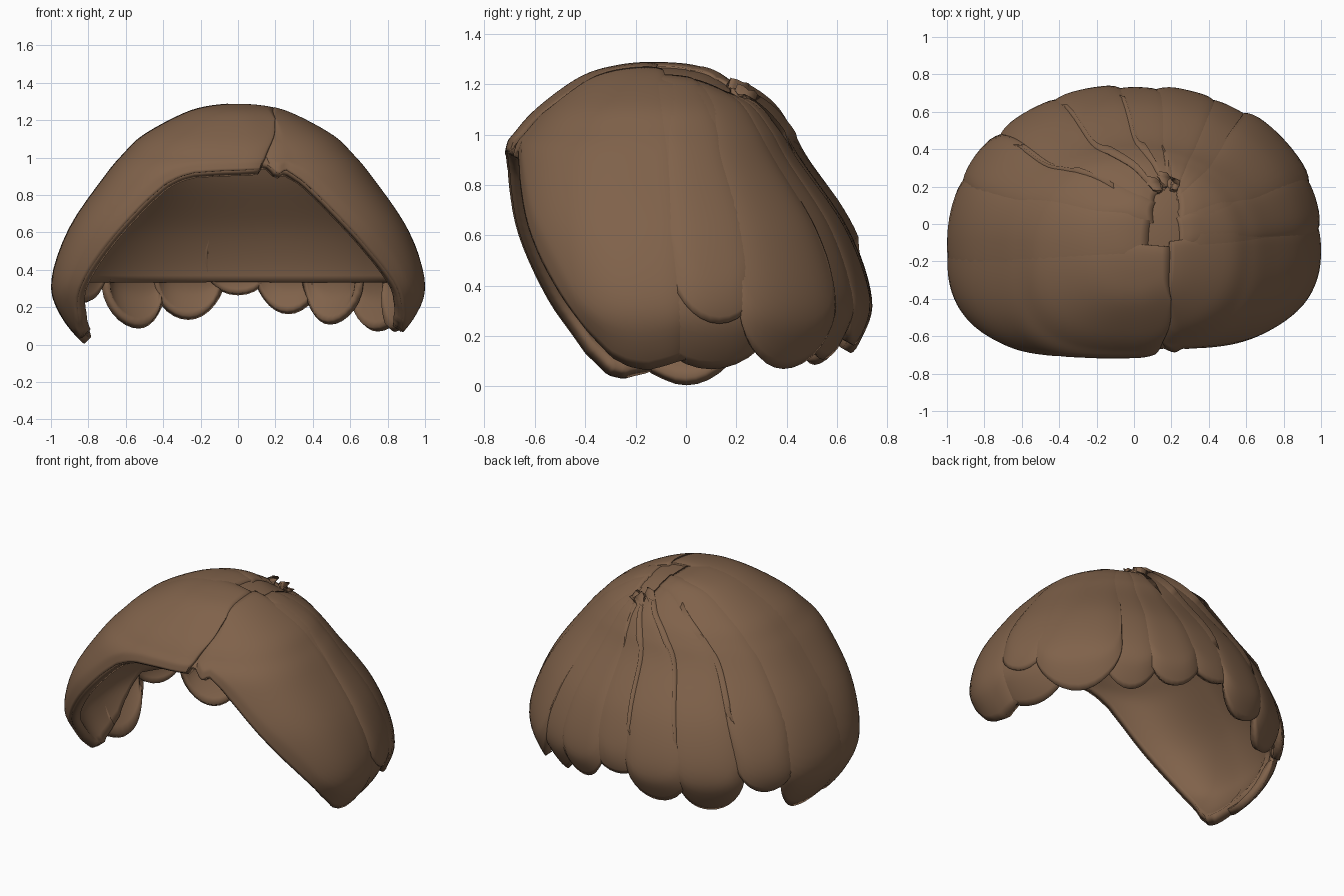
import bpy, bmesh, math
from mathutils import Vector

if "Cube" in bpy.data.objects:
    bpy.data.objects.remove(bpy.data.objects["Cube"])

brown = bpy.data.materials.new("hair_brown")
brown.diffuse_color = (0.215, 0.122, 0.069, 1)
brown.use_nodes = True
brown.node_tree.nodes["Principled BSDF"].inputs["Base Color"].default_value = brown.diffuse_color

# Head form as stacked rings: height, half width, reach to front, reach to back
RINGS = [(1.29, 0, 0, 0), (1.275, .17, .16, .17), (1.23, .31, .30, .28),
         (1.12, .51, .455, .43), (1.02, .615, .55, .51), (.90, .715, .62, .58),
         (.63, .90, .645, .765),
         (.36, .995, .59, .86), (.18, .965, .50, .83), (0, .84, .40, .72), (-.2, .6, .3, .5)]
LAST = len(RINGS) - 2

# Lower hairline height by angle (0 = front, 90 = right)
HAIRLINE = [(-180, .34), (-114, .34), (-106, .2), (-98, .1), (-88, .045), (-80, .025),
            (-72, .04), (-62, .13), (-52, .31), (-44, .47), (-36, .63), (-29, .77),
            (-23, .86), (-17, .905), (-12, .925), (0, .94), (6, .95), (9, 1.0),
            (13, .92), (17, .945), (23, .88), (29, .78), (36, .64), (44, .49), (52, .36),
            (62, .21), (72, .11), (80, .075), (88, .06), (98, .1), (106, .2), (114, .34),
            (180, .34)]

# Where locks leave the parting, from front to back
PARTING = [(0, -1.9), (9, -1.9), (60, -1.1), (84, -.4), (112, .7), (140, 1.6), (180, 1.9)]


def lookup(table, x):
    for (a, za), (b, zb) in zip(table, table[1:]):
        if a <= x <= b:
            return za + (zb - za) * (x - a) / (b - a)


def wrap180(deg):
    return (deg + 180) % 360 - 180


def hairline(deg):
    return lookup(HAIRLINE, wrap180(deg))


def ring(t):
    """Smoothly interpolated ring at fractional index t."""
    t = max(0, min(t, LAST + .999))
    i = int(t)
    f = t - i
    p1, p2 = RINGS[i], RINGS[i + 1]
    p0 = RINGS[i - 1] if i else (p2[0], -p2[1], -p2[2], -p2[3])
    p3 = RINGS[min(i + 2, LAST + 1)]
    return [.5 * (2*b + (c - a)*f + (2*a - 5*b + 4*c - d)*f*f + (3*b - a - 3*c + d)*f**3)
            for a, b, c, d in zip(p0, p1, p2, p3)]


def level(z):
    """Ring index at height z."""
    lo, hi = 0, LAST + .99
    for _ in range(24):
        mid = (lo + hi) / 2
        if ring(mid)[0] > z:
            lo = mid
        else:
            hi = mid
    return lo


def disk(deg, z):
    """Flat disk coordinates of a point on the head form."""
    t, a = level(z), math.radians(deg)
    return Vector((t * math.sin(a), -t * math.cos(a)))


def head_point(q, lift):
    t = q.length
    s, c = (q.x / t, -q.y / t) if t > 1e-6 else (0, 1)
    z, w, front, back = ring(t)
    n = 2.1
    if c > 0:
        n = 2.1 + min(t / 5, 1) * (.9 if s < 0 else .5)
        k = max(0, min(s / .4, 1))             # the right front sits a little further back
        front *= 1 - .06 * k * k * (3 - 2 * k) * min(t / 4, 1)
    x = math.copysign(abs(s) ** (2 / n), s) * w
    y = -math.copysign(abs(c) ** (2 / n), c) * (front if c > 0 else back) - .12
    p = Vector((x, y, z))
    return p + (p - Vector((0, -.1, .4))).normalized() * lift


def sheet(name, rows, thickness, wrap=False):
    """Turn rows of points into a thick, smooth sheet."""
    bm = bmesh.new()
    vs = [[bm.verts.new(p) for p in r] for r in rows]
    n = len(rows[0])
    for r0, r1 in zip(vs, vs[1:]):
        for i in range(n if wrap else n - 1):
            k = (i + 1) % n
            bm.faces.new((r0[i], r0[k], r1[k], r1[i]))
    bmesh.ops.remove_doubles(bm, verts=bm.verts[:], dist=.0005)
    bm.normal_update()
    mid = Vector((0, -.1, .4))
    if sum(f.normal.dot(f.calc_center_median() - mid) for f in bm.faces) < 0:
        bmesh.ops.reverse_faces(bm, faces=bm.faces[:])
    me = bpy.data.meshes.new(name)
    bm.to_mesh(me)
    bm.free()
    me.materials.append(brown)
    ob = bpy.data.objects.new(name, me)
    bpy.context.collection.objects.link(ob)
    m = ob.modifiers.new("thickness", 'SOLIDIFY')
    m.thickness, m.offset = thickness, -1
    bpy.ops.object.select_all(action='DESELECT')
    ob.select_set(True)
    bpy.context.view_layer.objects.active = ob
    bpy.ops.object.shade_smooth_by_angle(angle=math.radians(40))
    return ob


# Inner cap carrying the hairline
ends = [disk(d, hairline(d)) for d in range(-180, 180, 2)]
sheet("hair_cap", [[head_point(e * (j / 40), -.022) for e in ends] for j in range(41)],
      .055, wrap=True)


def lock(name, a0, a1, tip=None, lift=0.0, round_off=.27, cols=16, nrows=36):
    """A lock combed from the parting; it ends in a rounded tip or on the hairline."""
    targets = []
    for i in range(cols + 1):
        u = math.sin((2 * i / cols - 1) * math.pi / 2)     # closer columns at the edges
        deg = a0 + (a1 - a0) * (u + 1) / 2
        if tip is None:
            z = hairline(deg)
        else:
            z = tip + round_off * (1 - math.sqrt(max(0, 1 - u * u)))
        root = Vector((1.15, lookup(PARTING, abs(wrap180(deg)))))
        targets.append((u, root, disk(deg, z)))
    edge, start = (16, 0) if tip is None else (4, .07)
    rows = []
    for j in range(nrows + 1):
        v = start + (1 - start) * j / nrows
        groove = .010 + .018 * max(0, v - .5) / .5
        curl = .015 * max(0, v - .88) / .12
        if tip is not None:
            curl += .03 * max(0, 1 - v / .14)             # roots sink into the cap
        rows.append([head_point(r.lerp(e, v), lift * v ** 3 - groove * abs(u) ** edge - curl)
                     for u, r, e in targets])
    sheet(name, rows, .045 if tip is not None else .055)


# Swept front locks
lock("front_left_lock", -94, 9, lift=.004, cols=64)
lock("front_right_lock", 9, 98, lift=.004, cols=56)

# Side and back locks: name, start angle, end angle, tip height, lift
for args in [("right_under_lock", 86, 126, .06, -.008),
             ("right_upper_lock", 93, 119, .25, .022),
             ("right_rear_lock", 111, 145, .08, .045),
             ("back_right_outer_lock", 136, 160, .10, -.004),
             ("back_right_inner_lock", 153, 176, .16, .006),
             ("back_middle_lock", 168, 192, .26, -.006),
             ("back_left_inner_lock", 183, 208, .13, .008),
             ("back_left_outer_lock", 202, 229, .08, .0),
             ("left_rear_lock", 224, 251, .22, .014),
             ("left_side_lock", 244, 278, 0.0, .004)]:
    lock(*args)
